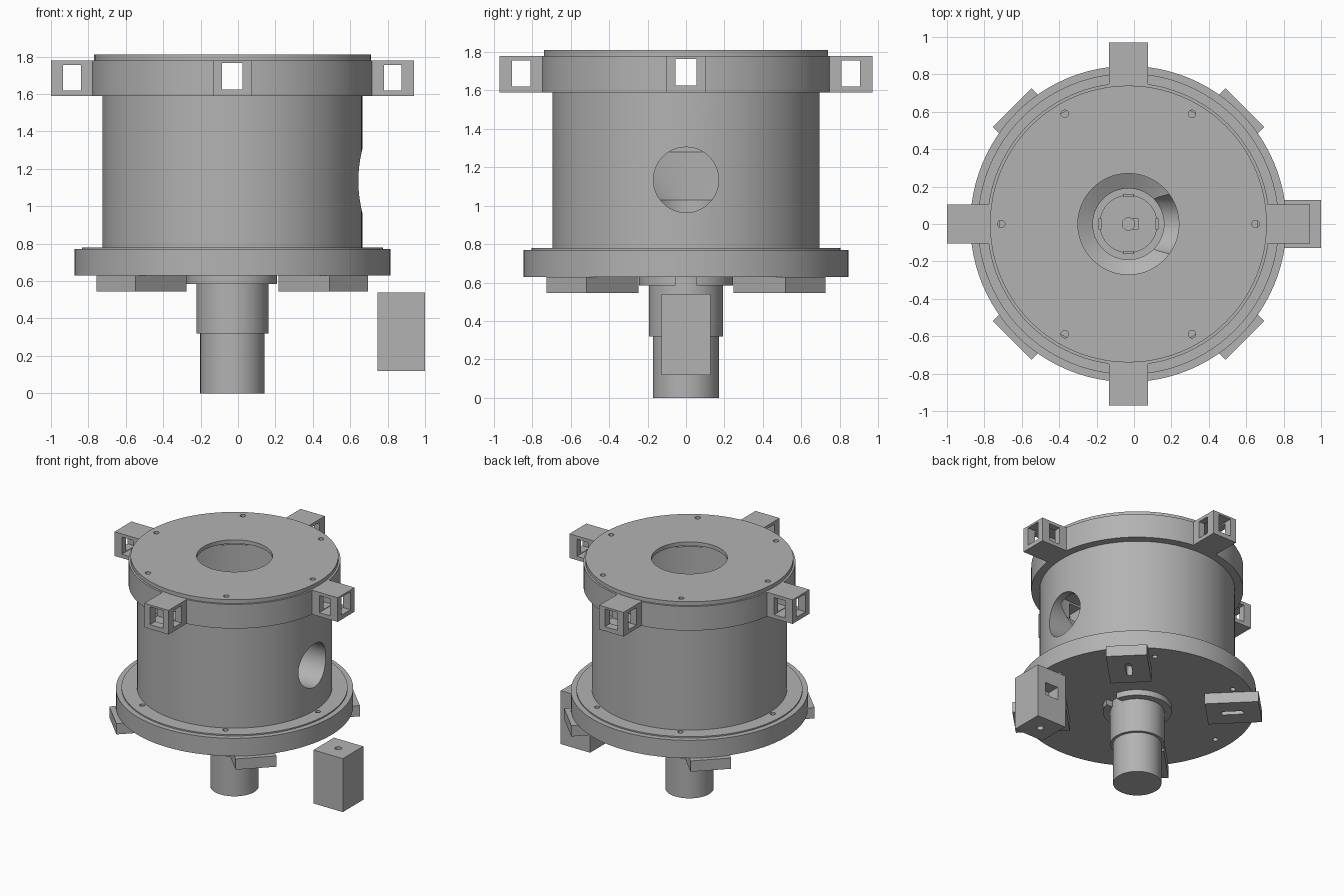
import bpy, bmesh, math
from mathutils import Matrix, Vector

if "Cube" in bpy.data.objects:
    bpy.data.objects.remove(bpy.data.objects["Cube"], do_unlink=True)

AXIS = Vector((-0.03, 0, 0))      # vertical axis of the housing
SEG = 96

grey = bpy.data.materials.new("plain grey")
grey.use_nodes = True
COLOUR = (0.45, 0.45, 0.45, 1)
grey.diffuse_color = COLOUR
grey.node_tree.nodes["Principled BSDF"].inputs["Base Color"].default_value = COLOUR


def finish(name, bm):
    bmesh.ops.recalc_face_normals(bm, faces=bm.faces)
    mesh = bpy.data.meshes.new(name)
    bm.to_mesh(mesh)
    bm.free()
    mesh.materials.append(grey)
    obj = bpy.data.objects.new(name, mesh)
    bpy.context.collection.objects.link(obj)
    return obj


def lathe(name, profile):
    """Revolve a closed (radius, height) outline about the housing axis."""
    bm = bmesh.new()
    verts = [bm.verts.new((r, 0, z)) for r, z in profile]
    edges = [bm.edges.new((verts[i - 1], verts[i])) for i in range(len(verts))
             if profile[i - 1][0] + profile[i][0] > 0]
    bmesh.ops.spin(bm, geom=verts + edges, cent=(0, 0, 0), axis=(0, 0, 1),
                   angle=math.tau, steps=SEG, use_merge=False)
    bmesh.ops.remove_doubles(bm, verts=bm.verts, dist=0.0005)
    bmesh.ops.translate(bm, verts=bm.verts, vec=AXIS)
    return finish(name, bm)


def add_box(bm, x, y, z, turn=0, origin=AXIS):
    """Box from ranges, turned about the vertical through origin."""
    size = [b - a for a, b in (x, y, z)]
    mid = [(a + b) / 2 for a, b in (x, y, z)]
    bmesh.ops.create_cube(bm, size=1, matrix=Matrix.Translation(origin)
                          @ Matrix.Rotation(turn, 4, 'Z')
                          @ Matrix.Translation(mid) @ Matrix.Diagonal((*size, 1)))


def add_rod(bm, radius, length, centre, rot=Matrix(), seg=24):
    bmesh.ops.create_cone(bm, cap_ends=True, segments=seg, radius1=radius,
                          radius2=radius, depth=length,
                          matrix=Matrix.Translation(centre) @ rot)


def add_hole_circle(bm, radius, z):
    for i in range(6):
        a = i * math.pi / 3
        add_rod(bm, 0.02, 0.4, AXIS + Vector((radius * math.cos(a), radius * math.sin(a), z)))


def cut(obj, bm):
    """Subtract the cutter and keep the resulting mesh."""
    cutter = finish("cutter", bm)
    cutter.hide_render = True
    mod = obj.modifiers.new("cut", 'BOOLEAN')
    mod.object, mod.operation, mod.solver = cutter, 'DIFFERENCE', 'EXACT'
    mod.use_self = True
    graph = bpy.context.evaluated_depsgraph_get()
    mesh = bpy.data.meshes.new_from_object(obj.evaluated_get(graph))
    obj.modifiers.clear()
    obj.data = mesh
    bpy.data.objects.remove(cutter, do_unlink=True)


QUARTERS = [i * math.pi / 2 for i in range(4)]

# Housing with funnel floor and side port
housing = lathe("housing", [(0.19, 0.76), (0.695, 0.76), (0.695, 1.6), (0.64, 1.6),
                            (0.64, 1.28), (0.19, 1.03)])
bm = bmesh.new()
add_rod(bm, 0.17, 0.9, (0.42, 0, 1.135), Matrix.Rotation(math.pi / 2, 4, 'Y'), 64)
cut(housing, bm)

# Base flange with raised lip and bolt holes
flange = lathe("base_flange", [(0.19, 0.63), (0.845, 0.63), (0.845, 0.77), (0.805, 0.77),
                               (0.805, 0.78), (0.19, 0.78)])
bm = bmesh.new()
add_hole_circle(bm, 0.725, 0.7)
cut(flange, bm)

# Lid
lid = lathe("lid", [(0.27, 1.78), (0.74, 1.78), (0.74, 1.81), (0.27, 1.81)])
bm = bmesh.new()
add_hole_circle(bm, 0.68, 1.8)
cut(lid, bm)

# Collar under the lid, pierced behind each lug
collar = lathe("top_collar", [(0.69, 1.59), (0.755, 1.59), (0.755, 1.78), (0.69, 1.78)])
bm = bmesh.new()
for turn in QUARTERS:
    add_box(bm, (0.6, 0.85), (-0.055, 0.055), (1.625, 1.765), turn)
cut(collar, bm)

# Four window lugs
for i, turn in enumerate(QUARTERS):
    bm = bmesh.new()
    add_box(bm, (0.74, 0.97), (-0.105, 0.105), (1.59, 1.78), turn)
    lug = finish(f"lug_{i + 1}", bm)
    bm = bmesh.new()
    add_box(bm, (0.6, 1.1), (-0.055, 0.055), (1.625, 1.765), turn)
    add_box(bm, (0.81, 0.905), (-0.2, 0.2), (1.62, 1.755), turn)
    cut(lug, bm)

# Four slotted feet on the diagonals
for i, turn in enumerate(QUARTERS):
    turn += math.pi / 4
    bm = bmesh.new()
    add_box(bm, (0.495, 0.88), (-0.147, 0.147), (0.545, 0.63), turn)
    foot = finish(f"foot_{i + 1}", bm)
    bm = bmesh.new()
    add_box(bm, (0.62, 0.74), (-0.022, 0.022), (0.5, 0.62), turn)
    for r in (0.62, 0.74):
        add_rod(bm, 0.022, 0.12, AXIS + Matrix.Rotation(turn, 3, 'Z') @ Vector((r, 0, 0.56)))
    cut(foot, bm)

# Drive unit, with its shaft and clips inside the funnel outlet
lathe("drive_body", [(0, 0), (0.172, 0), (0.172, 0.32), (0.193, 0.32), (0.193, 0.7),
                     (0.155, 0.7), (0.155, 0.72), (0, 0.72)])
lathe("drive_shaft", [(0, 0.71), (0.035, 0.71), (0.035, 0.8), (0, 0.8)])
bm = bmesh.new()
for turn in QUARTERS:
    add_box(bm, (0.145, 0.16), (-0.03, 0.03), (0.7, 0.74), turn)
add_box(bm, (0.02, 0.055), (-0.03, 0.03), (0.71, 0.77))
finish("drive_clips", bm)

# Notched mounting ring around the drive unit
ring = lathe("drive_ring", [(0.18, 0.585), (0.245, 0.585), (0.245, 0.64), (0.18, 0.64)])
bm = bmesh.new()
add_box(bm, (0.1, 0.4), (-0.055, 0.055), (0.5, 0.7))
cut(ring, bm)

# Loose block with a vertical bore and a square pocket in the back
bm = bmesh.new()
add_box(bm, (0.745, 1.0), (-0.127, 0.127), (0.12, 0.54), origin=Vector())
block = finish("loose_block", bm)
bm = bmesh.new()
add_rod(bm, 0.025, 0.6, (0.8725, 0, 0.33))
add_box(bm, (0.815, 0.93), (0.03, 0.2), (0.32, 0.42), origin=Vector())
cut(block, bm)

# Smooth round walls, crisp corners
bpy.ops.object.select_all(action='DESELECT')
for obj in bpy.context.collection.objects:
    if obj.type == 'MESH' and grey.name in obj.data.materials:
        obj.select_set(True)
        bpy.context.view_layer.objects.active = obj
bpy.ops.object.shade_smooth_by_angle(angle=math.radians(30))
